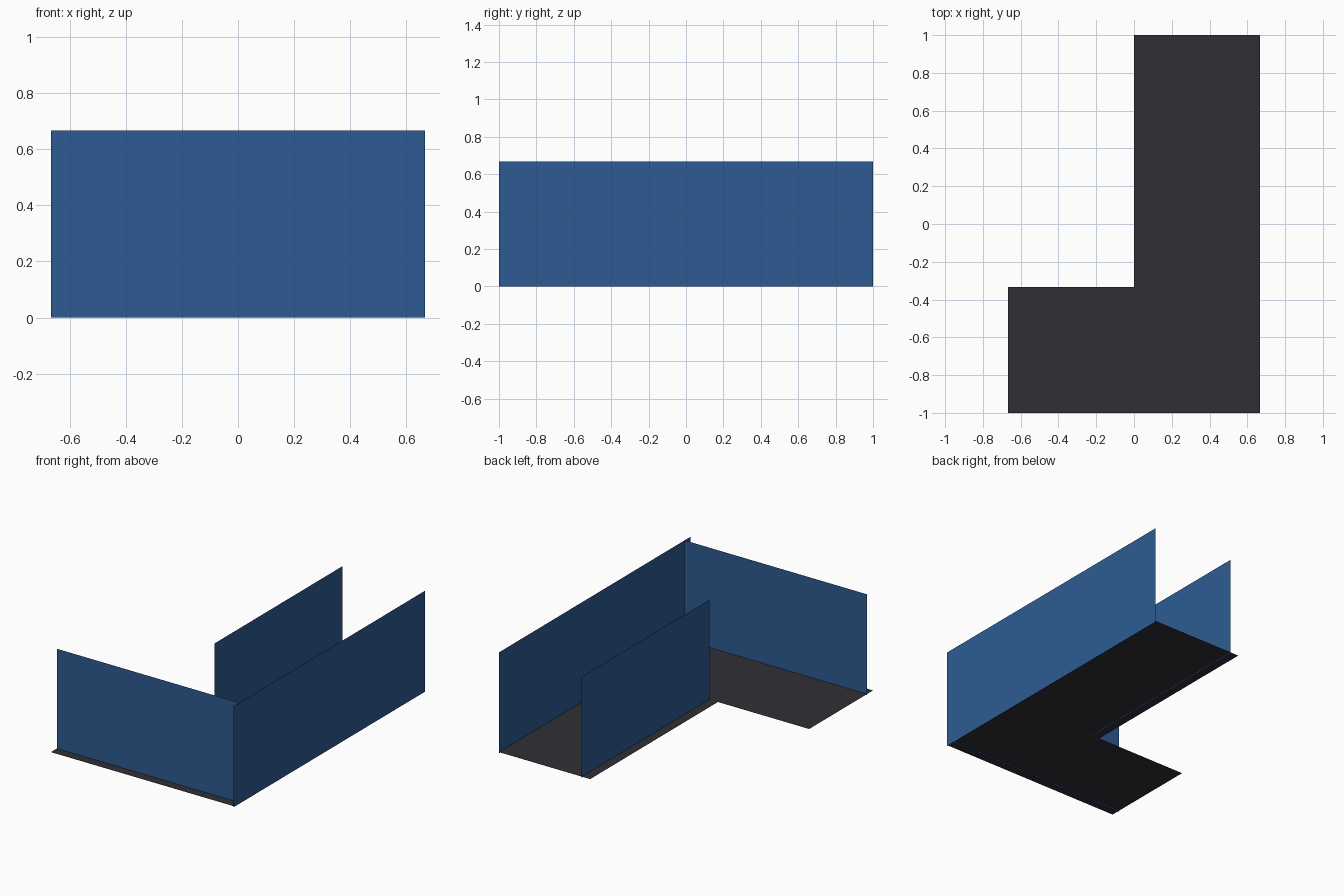
import bpy, bmesh
from mathutils import Vector

if "Cube" in bpy.data.objects:
    bpy.data.objects.remove(bpy.data.objects["Cube"], do_unlink=True)

TILE = 2 / 3       # side of one floor tile and height of the walls
INSET = 0.0625     # distance of the set-back walls from the floor edge


def material(name, colour):
    mat = bpy.data.materials.new(name)
    mat.use_nodes = True
    mat.diffuse_color = (*colour, 1)
    bsdf = next(n for n in mat.node_tree.nodes if n.type == "BSDF_PRINCIPLED")
    bsdf.inputs["Base Color"].default_value = (*colour, 1)
    return mat


def finish(name, bm, mat):
    mesh = bpy.data.meshes.new(name)
    bm.to_mesh(mesh)
    bm.free()
    mesh.materials.append(mat)
    obj = bpy.data.objects.new(name, mesh)
    bpy.context.collection.objects.link(obj)
    return obj


def quad(bm, corners):
    return bm.faces.new([bm.verts.new(c) for c in corners])


def floor_tile(name, x, y, mat):
    # Thin sheet, raised inside a narrow sloping rim
    bm = bmesh.new()
    face = quad(bm, [(x, y, 0), (x + TILE, y, 0),
                     (x + TILE, y + TILE, 0), (x, y + TILE, 0)])
    bmesh.ops.inset_region(bm, faces=[face], thickness=0.02)
    for v in face.verts:
        v.co.z = 0.008
    finish(name, bm, mat)


def wall(name, start, end, mat):
    # Upright sheet standing between two floor points
    a, b = Vector((*start, 0)), Vector((*end, 0))
    up = Vector((0, 0, TILE))
    bm = bmesh.new()
    quad(bm, [a, b, b + up, a + up])
    finish(name, bm, mat)


blue = material("wall blue", (0.026, 0.105, 0.29))
charcoal = material("floor charcoal", (0.029, 0.029, 0.036))

# L-shaped floor
tiles = {"corner": (0, -1), "middle": (0, TILE - 1),
         "back": (0, 2 * TILE - 1), "side": (-TILE, -1)}
for part, (x, y) in tiles.items():
    floor_tile(f"floor_{part}", x, y, charcoal)

# Walls
wall("left_wall", (TILE, -1), (TILE, 1), blue)
wall("front_wall", (-TILE, INSET - 1), (TILE, INSET - 1), blue)
wall("inner_wall", (INSET, TILE - 1), (INSET, 1), blue)
